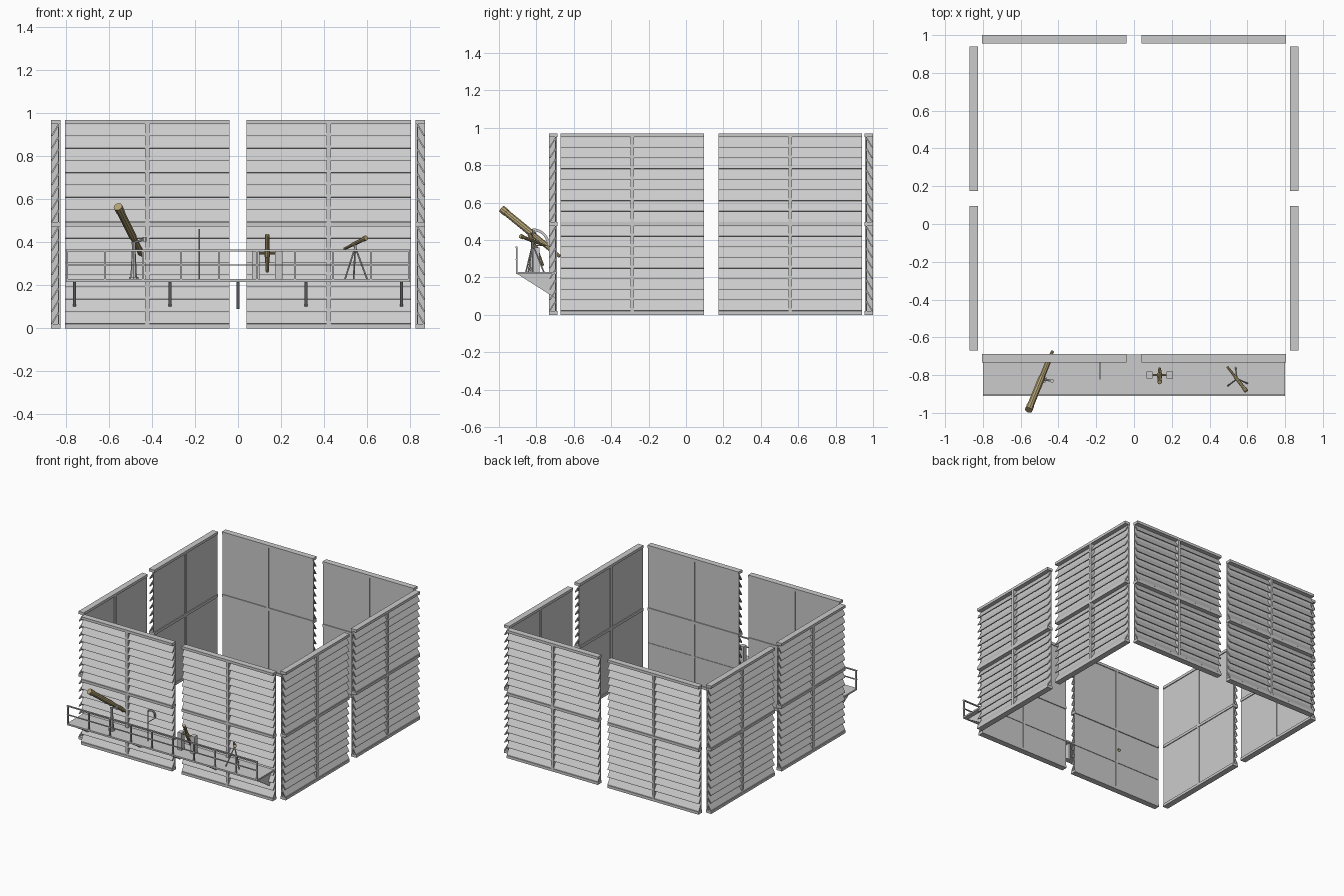
import bpy, math
from mathutils import Vector, Matrix

if "Cube" in bpy.data.objects:
    bpy.data.objects.remove(bpy.data.objects["Cube"])

BRASS = bpy.data.materials.new("brass")
BRASS.diffuse_color = (0.45, 0.36, 0.18, 1)
BRASS.use_nodes = True
BRASS.node_tree.nodes["Principled BSDF"].inputs["Base Color"].default_value = BRASS.diffuse_color


def mesh(name, verts, faces, mat=None, matrix=None):
    me = bpy.data.meshes.new(name)
    me.from_pydata([tuple(v) for v in verts], [], faces)
    ob = bpy.data.objects.new(name, me)
    bpy.context.collection.objects.link(ob)
    if mat:
        me.materials.append(mat)
    if matrix:
        ob.matrix_world = matrix
    return ob


def prism(name, profile, x0, x1, matrix=None):
    """Extrude a closed (y, z) profile along x."""
    n = len(profile)
    verts = [(x, y, z) for x in (x0, x1) for y, z in profile]
    faces = [(i, (i + 1) % n, n + (i + 1) % n, n + i) for i in range(n)]
    faces += [tuple(range(n))[::-1], tuple(range(n, 2 * n))]
    return mesh(name, verts, faces, None, matrix)


def box(name, x0, x1, y0, y1, z0, z1, matrix=None):
    return prism(name, [(y0, z0), (y0, z1), (y1, z1), (y1, z0)], x0, x1, matrix)


def turned(name, a, b, rings, sides=8, mat=None):
    """Tube from a to b; rings are (fraction, radius)."""
    a, b = Vector(a), Vector(b)
    d = b - a
    rot = d.to_track_quat('Z', 'Y')
    verts = []
    for t, r in rings:
        for i in range(sides):
            w = 2 * math.pi * (i + 0.5) / sides
            verts.append(a + d * t + rot @ Vector((r * math.cos(w), r * math.sin(w), 0)))
    faces = [tuple(range(sides))[::-1]]
    for k in range(len(rings) - 1):
        for i in range(sides):
            j = (i + 1) % sides
            faces.append((k * sides + i, k * sides + j, (k + 1) * sides + j, (k + 1) * sides + i))
    last = (len(rings) - 1) * sides
    faces.append(tuple(range(last, last + sides)))
    return mesh(name, verts, faces, mat)


def rod(name, a, b, r, sides=8, mat=None):
    return turned(name, a, b, [(0, r), (1, r)], sides, mat)


# Louvred wall panel, outward side is local -y
W, H, D = 0.3825, 0.97, 0.0225


def wall_panel(cx, cy, angle):
    m = Matrix.Translation((cx, cy, 0)) @ Matrix.Rotation(angle, 4, 'Z')
    box("wall_sheet", -W, W, 0.010, 0.016, 0.01, H - 0.01, m)
    for z in (0, 0.475, 0.95):
        box("wall_rail", -W, W, -D, D, z, z + 0.02, m)
    box("wall_stud", -0.01, 0.01, -0.0215, 0.0215, 0.02, H - 0.02, m)
    step = 0.455 / 8
    for base in (0.02, 0.495):
        for i in range(8):
            z = base + i * step
            prism("wall_slat", [(0.011, z + step), (-0.018, z + 0.009), (-0.020, z + 0.002),
                                (-0.014, z + 0.001), (0.011, z + step - 0.012)], -W, W, m)


for s in (-1, 1):
    wall_panel(s * 0.4225, -0.71, 0)
    wall_panel(s * 0.4225, 0.9775, math.pi)
    for y in (-0.2875, 0.5575):
        wall_panel(s * 0.8475, y, s * math.pi / 2)

# Balcony floor, brackets and railing
box("balcony_floor", -0.8, 0.8, -0.91, -0.69, 0.217, 0.229)
for x in (-0.76, -0.316, 0, 0.316, 0.76):
    prism("balcony_bracket", [(-0.90, 0.217), (-0.70, 0.217), (-0.70, 0.09)], x - 0.006, x + 0.006)
for i in range(10):
    x = -0.795 + i * 1.59 / 9
    box("railing_post", x - 0.005, x + 0.005, -0.91, -0.90, 0.229, 0.36)
for z, h in ((0.358, 0.008), (0.293, 0.005)):
    box("railing_bar", -0.8, 0.8, -0.911, -0.901, z, z + h)

# Large telescope on a pedestal
turned("large_tube", (-0.558, -0.985, 0.566), (-0.432, -0.675, 0.312),
       [(0, 0.021), (0.08, 0.021), (0.08, 0.0185), (0.55, 0.0185), (0.55, 0.015),
        (0.85, 0.015), (0.85, 0.009), (1, 0.009)], 10, BRASS)
turned("large_pedestal", (-0.485, -0.82, 0.229), (-0.485, -0.82, 0.40),
       [(0, 0.024), (0.06, 0.024), (0.06, 0.016), (0.8, 0.009), (1, 0.009)], 10)
rod("large_mount_axis", (-0.495, -0.82, 0.395), (-0.435, -0.83, 0.415), 0.006)
rod("large_counterweight", (-0.435, -0.83, 0.404), (-0.435, -0.83, 0.426), 0.01)

# Quadrant: graduated arc on a thin post
N = 16
arc = [(r, math.pi / 2 * i / N) for i in range(N + 1) for r in (0.092,)]
arc += [(0.078, w) for _, w in reversed(arc)]
prism("quadrant_arc", [(-0.82 + r * math.cos(w), 0.37 + r * math.sin(w)) for r, w in arc],
      -0.183, -0.177)
rod("quadrant_post", (-0.18, -0.82, 0.229), (-0.18, -0.82, 0.46), 0.003)
rod("quadrant_arm", (-0.18, -0.82, 0.37), (-0.18, -0.735, 0.37), 0.003)

# Transit telescope between two piers
turned("transit_tube", (0.136, -0.765, 0.262), (0.136, -0.838, 0.435),
       [(0, 0.007), (0.15, 0.009), (0.4, 0.011), (0.42, 0.014), (0.6, 0.014),
        (0.62, 0.010), (1, 0.012)], 10, BRASS)
rod("transit_axle", (0.085, -0.80, 0.35), (0.187, -0.80, 0.35), 0.006, 8, BRASS)
for x in (0.082, 0.190):
    box("transit_pier", x - 0.017, x + 0.017, -0.818, -0.782, 0.229, 0.36)

# Small telescope on a tripod
turned("small_tube", (0.595, -0.885, 0.421), (0.495, -0.757, 0.37),
       [(0, 0.012), (0.12, 0.012), (0.12, 0.0095), (0.6, 0.0095), (0.6, 0.0075),
        (1, 0.0065)], 10, BRASS)
rod("tripod_head", (0.545, -0.82, 0.365), (0.545, -0.82, 0.39), 0.007)
for k in range(3):
    w = math.radians(217 + 120 * k)
    rod("tripod_leg", (0.545, -0.82, 0.378),
        (0.545 + 0.06 * math.cos(w), -0.82 + 0.06 * math.sin(w), 0.229), 0.004)
